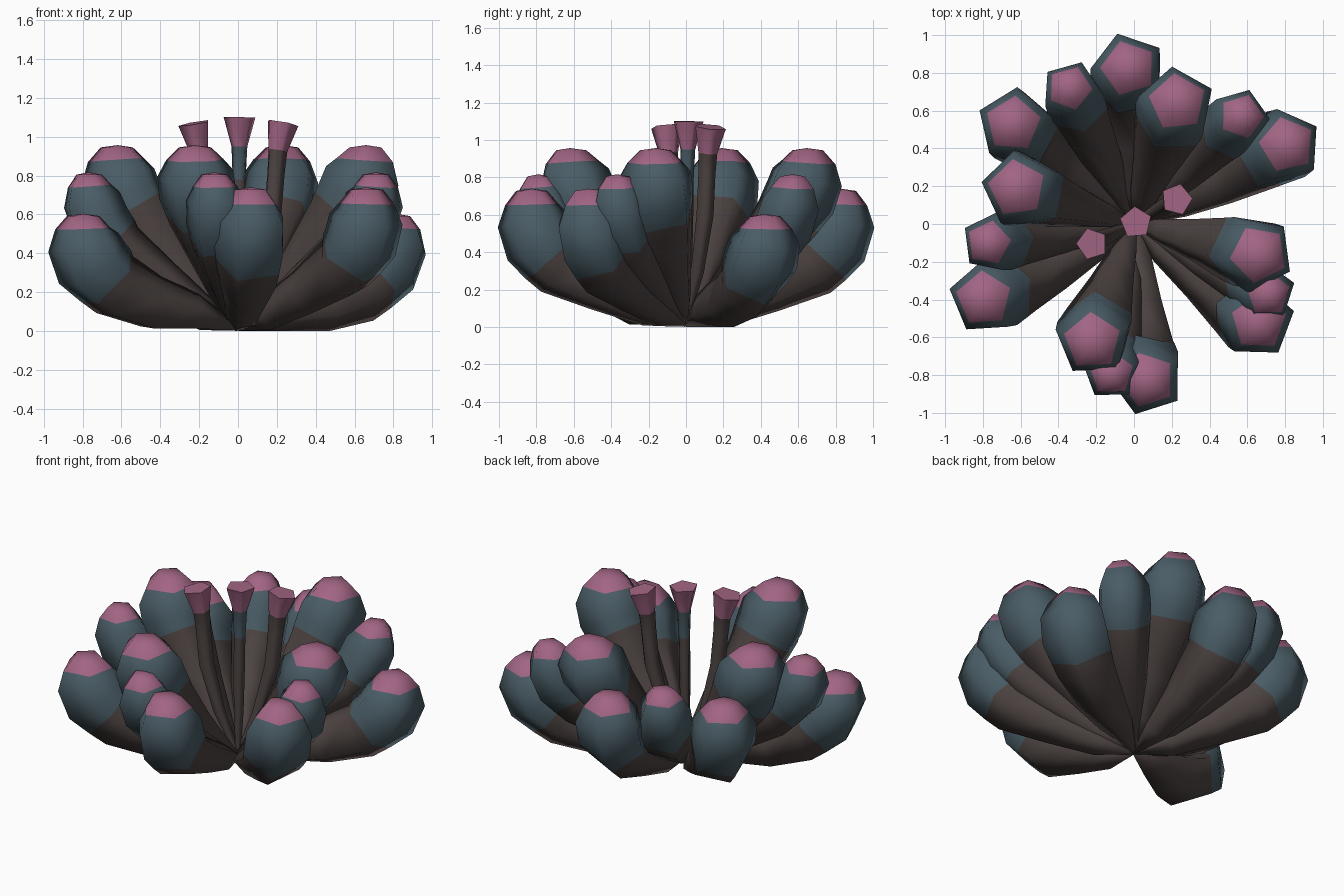
import bpy, bmesh, math
from mathutils import Vector

if "Cube" in bpy.data.objects:
    bpy.data.objects.remove(bpy.data.objects["Cube"])


def material(name, rgb):
    m = bpy.data.materials.new(name)
    m.diffuse_color = (*rgb, 1.0)
    m.use_nodes = True
    m.node_tree.nodes["Principled BSDF"].inputs["Base Color"].default_value = m.diffuse_color
    return m


MATS = [material("brown_stalk", (0.075, 0.058, 0.055)),
        material("slate_teal", (0.068, 0.108, 0.132)),
        material("dusty_pink", (0.36, 0.13, 0.23))]

# Profiles from base to tip: (distance outward, height, radius)
TALL = [(0, .02, .015), (.17, .16, .08), (.34, .34, .125), (.53, .56, .185),
        (.62, .69, .21), (.66, .80, .205), (.67, .88, .155), (.67, .945, .088)]
MIDDLE = [(0, .015, .015), (.20, .13, .07), (.40, .26, .11), (.62, .42, .145),
          (.73, .55, .165), (.78, .67, .16), (.79, .745, .12), (.79, .805, .07)]
LOW = [(0, .015, .015), (.20, .085, .09), (.45, .20, .13), (.69, .33, .18),
       (.79, .44, .203), (.83, .57, .20), (.835, .655, .15), (.835, .728, .088)]
LOWEST = [(0, .015, .015), (.25, .095, .10), (.48, .135, .15), (.69, .22, .185),
          (.83, .34, .21), (.88, .45, .197), (.885, .527, .15), (.885, .592, .088)]
SIDE_STEM = [(0, .02, .015), (.12, .30, .037), (.20, .60, .048), (.22, .82, .048),
             (.23, .93, .053), (.258, 1.07, .086)]
CENTRE_STEM = [(0, .02, .015), (.003, .30, .03), (.006, .60, .035), (.008, .78, .035),
               (.01, .95, .043), (.012, 1.10, .086)]


def with_border(profile, i, s):
    """Add a ring between rings i and i + 1 for the colour border."""
    mid = tuple(a + (b - a) * s for a, b in zip(profile[i], profile[i + 1]))
    return profile[:i + 1] + [mid] + profile[i + 1:]


def stalk(name, profile, tip, twist, teal, pink, dome, sharp):
    """Five-sided tube swept outward from the centre toward tip (x, y)."""
    az = math.atan2(tip[1], tip[0])
    out = Vector((math.cos(az), math.sin(az), 0))
    up = Vector((0, 0, 1))
    side = up.cross(out)
    stretch = math.hypot(*tip) / profile[-1][0]
    pts = [out * (r * stretch) + up * z for r, z, _ in profile]
    bm = bmesh.new()
    rings = []
    for i, c in enumerate(pts):
        t = (pts[min(i + 1, len(pts) - 1)] - pts[max(i - 1, 0)]).normalized()
        n = side.cross(t)
        if n.dot(out) > 0:
            n = -n
        rad = profile[i][2]
        ring = []
        for k in range(5):
            a = k * math.tau / 5 - math.radians(twist)
            v = c + (n * math.cos(a) + side * math.sin(a)) * rad
            v.z = max(v.z, 0)
            ring.append(bm.verts.new(v))
        rings.append(ring)
    # walls coloured by position along the stalk
    for i in range(len(rings) - 1):
        for k in range(5):
            j = (k + 1) % 5
            f = bm.faces.new((rings[i][k], rings[i][j], rings[i + 1][j], rings[i + 1][k]))
            f.material_index = 2 if i >= pink else 1 if i >= teal else 0
    # closed base and tip
    bm.faces.new(rings[0])
    apex = bm.verts.new(pts[-1] + t * dome)
    for k in range(5):
        f = bm.faces.new((rings[-1][k], rings[-1][(k + 1) % 5], apex))
        f.material_index = 2
    bmesh.ops.recalc_face_normals(bm, faces=bm.faces)
    me = bpy.data.meshes.new(name)
    bm.to_mesh(me)
    bm.free()
    for m in MATS:
        me.materials.append(m)
    ob = bpy.data.objects.new(name, me)
    bpy.context.collection.objects.link(ob)
    bpy.ops.object.select_all(action='DESELECT')
    ob.select_set(True)
    bpy.context.view_layer.objects.active = ob
    bpy.ops.object.shade_smooth_by_angle(angle=math.radians(sharp))


# Clusters of plump pods at four heights: (tip x, tip y, twist)
PODS = {
    "tall_pod": (TALL, [(-.22, -.62, 23), (.66, -.16, 22), (-.62, .19, -29),
                        (.23, .645, -10)]),
    "middle_pod": (MIDDLE, [(-.12, -.79, 10), (.71, -.37, 10), (-.77, -.10, 0),
                            (.57, .57, -10), (-.34, .72, -10)]),
    "low_pod": (LOW, [(.07, -.825, 13), (.66, -.52, 18), (-.03, .825, -21),
                      (-.64, .53, -19)]),
    "lowest_pod": (LOWEST, [(-.795, -.395, -4), (.81, .42, -32)]),
}
for name, (profile, tips) in PODS.items():
    bordered = with_border(profile, 3, 0.4)
    for i, (x, y, tw) in enumerate(tips):
        stalk(f"{name}_{i + 1}", bordered, (x, y), tw, 4, 7, 0.012, 80)

# Slim flared stems in the middle
stalk("right_stem", SIDE_STEM, (.226, .13), 10, 4, 4, 0, 80)
stalk("left_stem", SIDE_STEM, (-.222, -.105), 10, 4, 4, 0, 80)
stalk("centre_stem", CENTRE_STEM, (.010, .008), 20, 3, 4, 0, 80)
